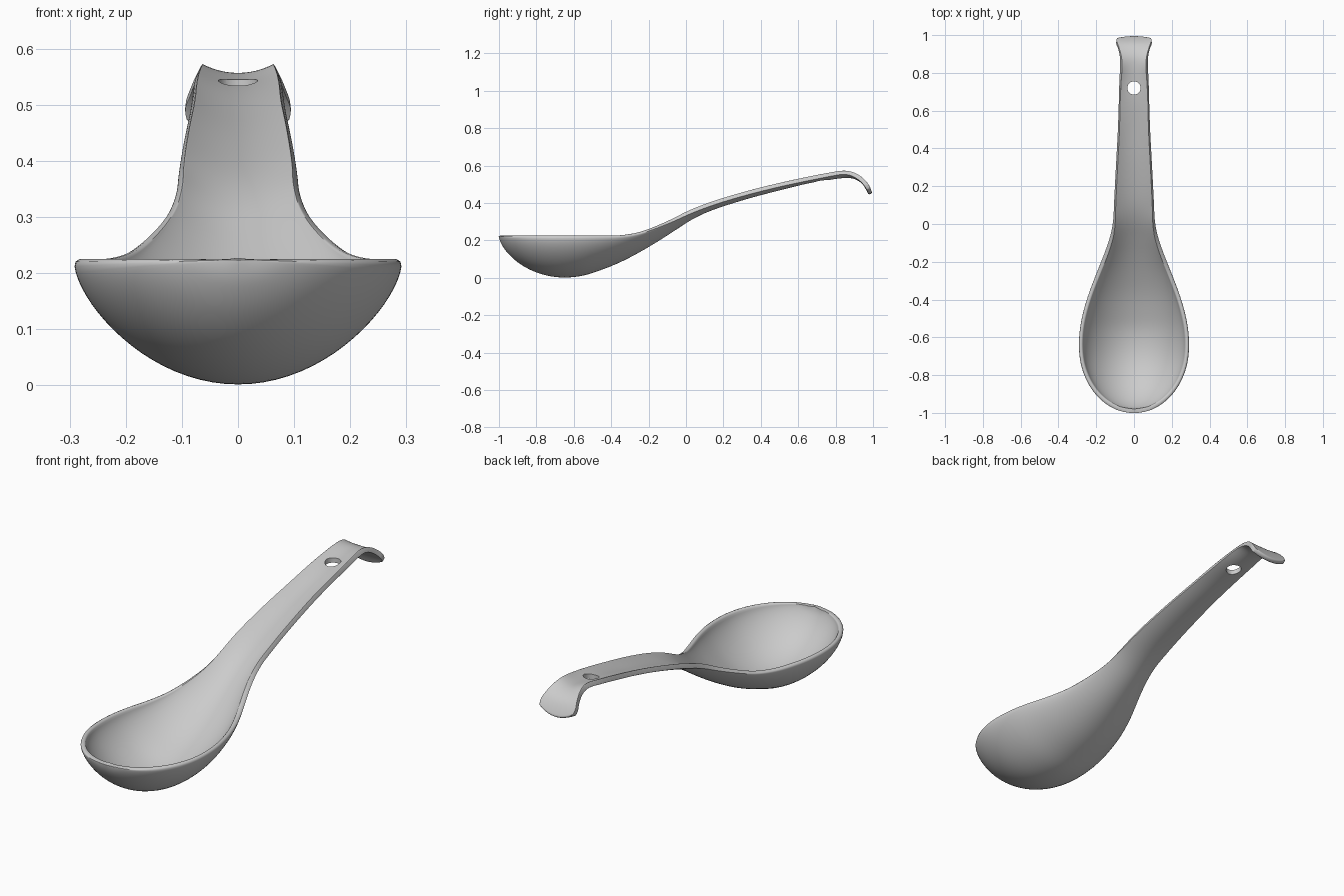
import bpy, bmesh, math

if "Cube" in bpy.data.objects:
    bpy.data.objects.remove(bpy.data.objects["Cube"])

THICK = 0.023
HALF = 10          # columns each side of the centre line
STEPS = 3          # interpolated stations per control station

# Stations of the underside: rim y, half width, rim z, centre y, centre z, roundness
rows = []
for i in range(7):                       # rounded bowl nose
    a = math.radians(15 * i)
    y = -0.65 - 0.352 * math.cos(a)
    rows.append((y, 0.294 * math.sin(a), 0.224, y,
                 0.224 - 0.224 * math.sin(a) ** 1.3, 0.6))
for y, w, zr, zc, k in [                 # bowl back and handle
        (-0.55, 0.288, 0.224, 0.010, 0.6),
        (-0.45, 0.267, 0.224, 0.042, 0.6),
        (-0.35, 0.235, 0.225, 0.083, 0.55),
        (-0.25, 0.196, 0.238, 0.135, 0.45),
        (-0.15, 0.156, 0.270, 0.194, 0.3),
        (-0.06, 0.126, 0.305, 0.252, 0.1),
        (0.02, 0.111, 0.341, 0.304, 0.0),
        (0.10, 0.107, 0.372, 0.345, 0.0),
        (0.20, 0.102, 0.406, 0.382, 0.0),
        (0.35, 0.094, 0.449, 0.428, 0.0),
        (0.50, 0.086, 0.486, 0.467, 0.0),
        (0.65, 0.081, 0.518, 0.504, 0.0),
        (0.76, 0.078, 0.540, 0.522, 0.0)]:
    rows.append((y, w, zr, y, zc, k))
rows += [                                # hooked end
    (0.84, 0.074, 0.553, 0.84, 0.533, 0.0),
    (0.89, 0.076, 0.543, 0.89, 0.531, 0.0),
    (0.93, 0.085, 0.517, 0.934, 0.510, 0.0),
    (0.953, 0.095, 0.492, 0.960, 0.476, 0.0),
    (0.966, 0.091, 0.470, 0.976, 0.443, 0.0)]


def spline(rows, steps):
    """Catmull-Rom through the stations."""
    out = []
    n = len(rows)
    for i in range(n - 1):
        p = [rows[max(0, min(n - 1, i + d))] for d in (-1, 0, 1, 2)]
        for s in range(steps):
            t = s / steps
            out.append([0.5 * (2 * b + (c - a) * t + (2 * a - 5 * b + 4 * c - d) * t * t
                               + (3 * b - a - 3 * c + d) * t ** 3)
                        for a, b, c, d in zip(*p)])
    out.append(list(rows[-1]))
    return out


# Spoon underside as a lofted sheet
bm = bmesh.new()
stations = spline(rows, STEPS)
tip = bm.verts.new((0, stations[0][0], stations[0][2]))
grid = []
for yr, w, zr, yc, zc, k in stations[1:]:
    line = []
    for j in range(-HALF, HALF + 1):
        a = j / HALF * math.pi / 2
        f = k * (1 - math.cos(a)) + (1 - k) * math.sin(a) ** 2
        line.append(bm.verts.new((w * math.sin(a), yc + (yr - yc) * f, zc + (zr - zc) * f)))
    grid.append(line)
for j in range(2 * HALF):
    bm.faces.new((tip, grid[0][j], grid[0][j + 1]))
    for r, s in zip(grid, grid[1:]):
        bm.faces.new((r[j], s[j], s[j + 1], r[j + 1]))
mesh = bpy.data.meshes.new("spoon")
bm.to_mesh(mesh)
bm.free()
spoon = bpy.data.objects.new("spoon", mesh)
bpy.context.collection.objects.link(spoon)

# Wall thickness and rounded rim
solid = spoon.modifiers.new("thickness", 'SOLIDIFY')
solid.thickness = THICK
solid.offset = -1
sub = spoon.modifiers.new("smooth", 'SUBSURF')
sub.levels = sub.render_levels = 1

# Hanging hole
bpy.ops.mesh.primitive_cylinder_add(vertices=48, radius=0.035, depth=0.3, location=(0, 0.72, 0.53))
cutter = bpy.context.object
cutter.name = "hole_cutter"
cutter.hide_render = True
cut = spoon.modifiers.new("hole", 'BOOLEAN')
cut.operation = 'DIFFERENCE'
cut.solver = 'EXACT'
cut.object = cutter

bpy.ops.object.select_all(action='DESELECT')
spoon.select_set(True)
bpy.context.view_layer.objects.active = spoon
for m in list(spoon.modifiers):
    bpy.ops.object.modifier_apply(modifier=m.name)
bpy.data.objects.remove(cutter)
bpy.ops.object.shade_smooth_by_angle(angle=math.radians(50))
